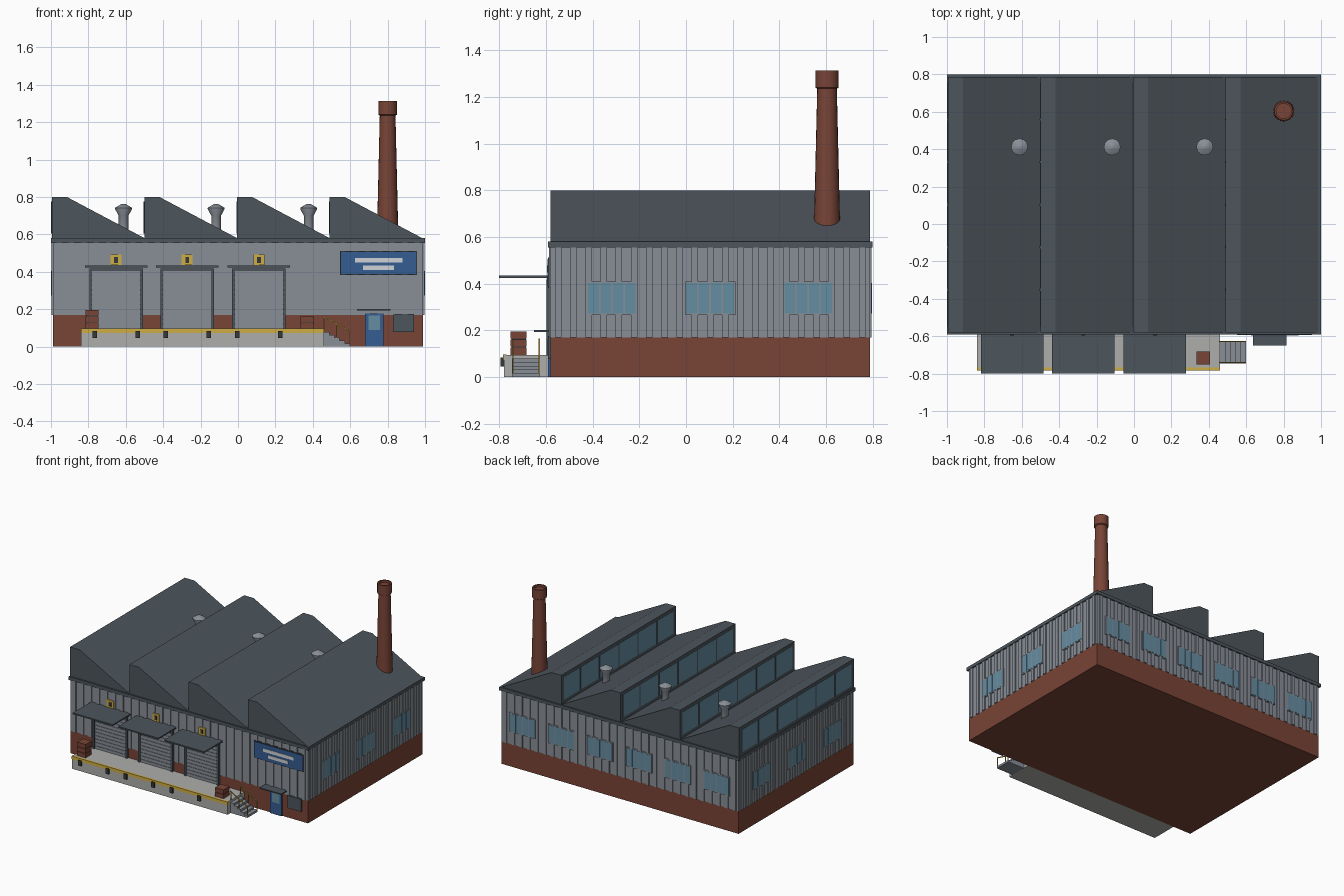
import bpy, bmesh, math

cube = bpy.data.objects.get("Cube")
if cube:
    bpy.data.objects.remove(cube, do_unlink=True)


def material(name, r, g, b):
    m = bpy.data.materials.new(name)
    m.use_nodes = True
    m.diffuse_color = (r, g, b, 1)
    shader = next(n for n in m.node_tree.nodes if n.type == 'BSDF_PRINCIPLED')
    shader.inputs["Base Color"].default_value = (r, g, b, 1)
    shader.inputs["Roughness"].default_value = 0.8
    return m


CLADDING = material("cladding grey", .25, .275, .31)
ROOF = material("roof slate", .075, .092, .108)
BRICK = material("brick red", .19, .058, .038)
GLASS = material("window glass", .13, .27, .36)
CONCRETE = material("concrete", .42, .42, .41)
YELLOW = material("safety yellow", .62, .42, .06)
BLUE = material("painted blue", .035, .11, .29)
WHITE = material("off white", .62, .65, .68)
DARK = material("dark rubber", .035, .04, .045)


def finish(name, mat, bm):
    bmesh.ops.recalc_face_normals(bm, faces=bm.faces[:])
    mesh = bpy.data.meshes.new(name)
    bm.to_mesh(mesh)
    bm.free()
    mesh.materials.append(mat)
    obj = bpy.data.objects.new(name, mesh)
    bpy.context.collection.objects.link(obj)
    return obj


def extrude(bm, points, axis, depth):
    """Add a prism from a closed outline pushed along an axis."""
    face = bm.faces.new([bm.verts.new(p) for p in points])
    new = bmesh.ops.extrude_face_region(bm, geom=[face])["geom"]
    move = [0, 0, 0]
    move[axis] = depth
    bmesh.ops.translate(bm, vec=move, verts=[v for v in new if isinstance(v, bmesh.types.BMVert)])


def boxes(name, mat, items):
    """One object from boxes given as x, y and z ranges."""
    bm = bmesh.new()
    for x0, x1, y0, y1, z0, z1 in items:
        extrude(bm, [(x0, y0, z0), (x1, y0, z0), (x1, y1, z0), (x0, y1, z0)], 2, z1 - z0)
    return finish(name, mat, bm)


def lathe(name, mat, x, y, profile, sides):
    bm = bmesh.new()
    rings = []
    for r, z in profile:
        rings.append([bm.verts.new((x + r * math.cos(a), y + r * math.sin(a), z))
                      for a in (math.tau * i / sides for i in range(sides))])
    for low, high in zip(rings, rings[1:]):
        for i in range(sides):
            j = (i + 1) % sides
            bm.faces.new((low[i], low[j], high[j], high[i]))
    bm.faces.new(rings[0])
    bm.faces.new(rings[-1])
    obj = finish(name, mat, bm)
    bpy.ops.object.select_all(action='DESELECT')
    obj.select_set(True)
    bpy.context.view_layer.objects.active = obj
    bpy.ops.object.shade_smooth_by_angle(angle=math.radians(35))


# Overall building limits
W, FRONT, BACK = .99, -.58, .787
BASE, EAVE, DECK = .17, .555, .58


def on_wall(side, u0, u1, z0, z1, out, back=.004):
    """Box range lying on a wall: u along the wall, out is how far it projects."""
    return {"front": (u0, u1, FRONT - out, FRONT + back, z0, z1),
            "back": (u0, u1, BACK - back, BACK + out, z0, z1),
            "right": (W - back, W + out, u0, u1, z0, z1),
            "left": (-W - out, -W + back, u0, u1, z0, z1)}[side]


# Main shell
boxes("brick_plinth", BRICK, [(-W, W, FRONT, BACK, 0, BASE)])
boxes("clad_walls", CLADDING, [(-W, W, FRONT, BACK, BASE, EAVE)])
boxes("roof_fascia", ROOF, [(-1, 1, FRONT - .011, BACK + .011, EAVE, DECK)])

# Vertical cladding ribs on every wall
ribs = []
for side in ("front", "back", "right", "left"):
    low, high = (-W, W) if side in ("front", "back") else (FRONT, BACK)
    count = round((high - low) / .066)
    pitch = (high - low) / count
    for i in range(count):
        u = low + pitch * (i + .5)
        ribs.append(on_wall(side, u - .014, u + .014, BASE, EAVE, .007))
boxes("cladding_ribs", CLADDING, ribs)

# Wall windows, four panes each
centres = {"right": (-.315, .105, .525), "left": (-.315, .105, .525),
           "back": [s * u for s in (-1, 1) for u in (.162, .486, .81)]}
frames, panes = [], []
for side, us in centres.items():
    for u in us:
        frames.append(on_wall(side, u - .108, u + .108, .265, .41, .008))
        for i in range(4):
            left = u - .104 + i * .0525
            panes.append(on_wall(side, left, left + .046, .272, .403, .0095))
boxes("window_frames", CLADDING, frames)
boxes("window_panes", GLASS, panes)

# Sawtooth roof with clerestory glazing on the upright faces
bm = bmesh.new()
glazing, bars = [], []
TOOTH = .495
for i in range(4):
    x = -.995 + i * TOOTH
    outline = [(x, DECK), (x, .8), (x + .08, .8), (x + TOOTH, DECK)]
    extrude(bm, [(px, FRONT, pz) for px, pz in outline], 1, BACK - FRONT)
    glazing.append((x - .002, x + .01, FRONT + .03, BACK - .03, .605, .775))
    for k in range(1, 6):
        y = FRONT + (BACK - FRONT) * k / 6
        bars.append((x - .004, x + .01, y - .006, y + .006, .605, .775))
finish("sawtooth_roof", ROOF, bm)
boxes("clerestory_glass", GLASS, glazing)
boxes("clerestory_bars", ROOF, bars)

# Roof ventilators and chimney
for i in range(3):
    lathe("roof_ventilator", CLADDING, -.612 + i * TOOTH, .412,
          [(.026, .61), (.026, .7), (.045, .735), (.045, .742), (.012, .762)], 12)
lathe("chimney", BRICK, .8, .604,
      [(.056, .645), (.042, 1.235), (.05, 1.24), (.05, 1.312), (.04, 1.312), (.04, 1.295)], 20)

# Loading dock with edge strip and bumpers
DOCK, LIP = .095, -.78
boxes("loading_dock", CONCRETE, [(-.84, .46, LIP, FRONT, 0, DOCK)])
boxes("dock_edge_strip", YELLOW, [(-.84, .46, LIP - .004, LIP + .012, .073, DOCK + .002)])
doors = (-.652, -.272, .112)
boxes("dock_bumpers", DARK, [(d + s - .012, d + s + .012, LIP - .014, LIP, .045, .084)
                             for d in doors for s in (-.115, .115)])

# Roller doors, frames, canopies and bay plates
slats, jambs, canopies, plates, marks = [], [], [], [], []
for d in doors:
    slats.append(on_wall("front", d - .13, d + .13, DOCK, .41, .009))
    for k in range(12):
        z = DOCK + .004 + k * .026
        slats.append(on_wall("front", d - .128, d + .128, z, z + .019, .013))
    for s in (-1, 1):
        jambs.append(on_wall("front", d + s * .136 - .007, d + s * .136 + .007, DOCK, .418, .018))
    jambs.append(on_wall("front", d - .143, d + .143, .406, .418, .018))
    canopies.append((d - .167, d + .167, -.8, FRONT, .424, .434))
    plates.append(on_wall("front", d - .029, d + .029, .436, .492, .012))
    marks.append(on_wall("front", d - .01, d + .01, .448, .478, .015))
boxes("roller_doors", CLADDING, slats)
boxes("roller_door_frames", ROOF, jambs)
boxes("door_canopies", ROOF, canopies)
boxes("bay_plates", YELLOW, plates)
boxes("bay_plate_marks", DARK, marks)

# Stacked crates on the dock
for x, layers in ((-.78, 3), (.37, 2)):
    boxes("crate_stack", BRICK, [(x - .035, x + .035, -.752, -.682, DOCK + k * .035, DOCK + k * .035 + .031)
                                 for k in range(layers)])
    boxes("crate_gaps", DARK, [(x - .031, x + .031, -.748, -.686, DOCK, DOCK + layers * .035 - .01)])

# Dock stairs and handrails
boxes("dock_steps", CLADDING, [(.46 + k * .028, .488 + k * .028, -.745, -.625, 0, .079 - k * .0158)
                               for k in range(5)])
bm = bmesh.new()
for y in (-.743, -.631):
    extrude(bm, [(.455, y, .158), (.6, y, .078), (.6, y, .085), (.455, y, .165)], 1, .005)
    for x, low, high in ((.458, .09, .16), (.525, .04, .122), (.595, 0, .083)):
        extrude(bm, [(x, y, low), (x + .005, y, low), (x + .005, y, high), (x, y, high)], 1, .005)
finish("stair_handrails", YELLOW, bm)

# Staff entrance and service box
boxes("staff_door", BLUE, [on_wall("front", .68, .777, 0, .176, .01)])
boxes("staff_door_glass", GLASS, [on_wall("front", .697, .76, .09, .165, .013)])
boxes("staff_door_canopy", ROOF, [(.635, .815, -.65, FRONT, .194, .202)])
boxes("service_box", ROOF, [on_wall("front", .828, .94, .078, .173, .012)])

# Blank sign board with two pale bars
boxes("sign_border", DARK, [on_wall("front", .545, .957, .382, .511, .01)])
boxes("sign_board", BLUE, [on_wall("front", .55, .952, .387, .506, .013)])
boxes("sign_bars", WHITE, [on_wall("front", .625, .88, .45, .475, .016),
                           on_wall("front", .667, .835, .41, .434, .016)])
